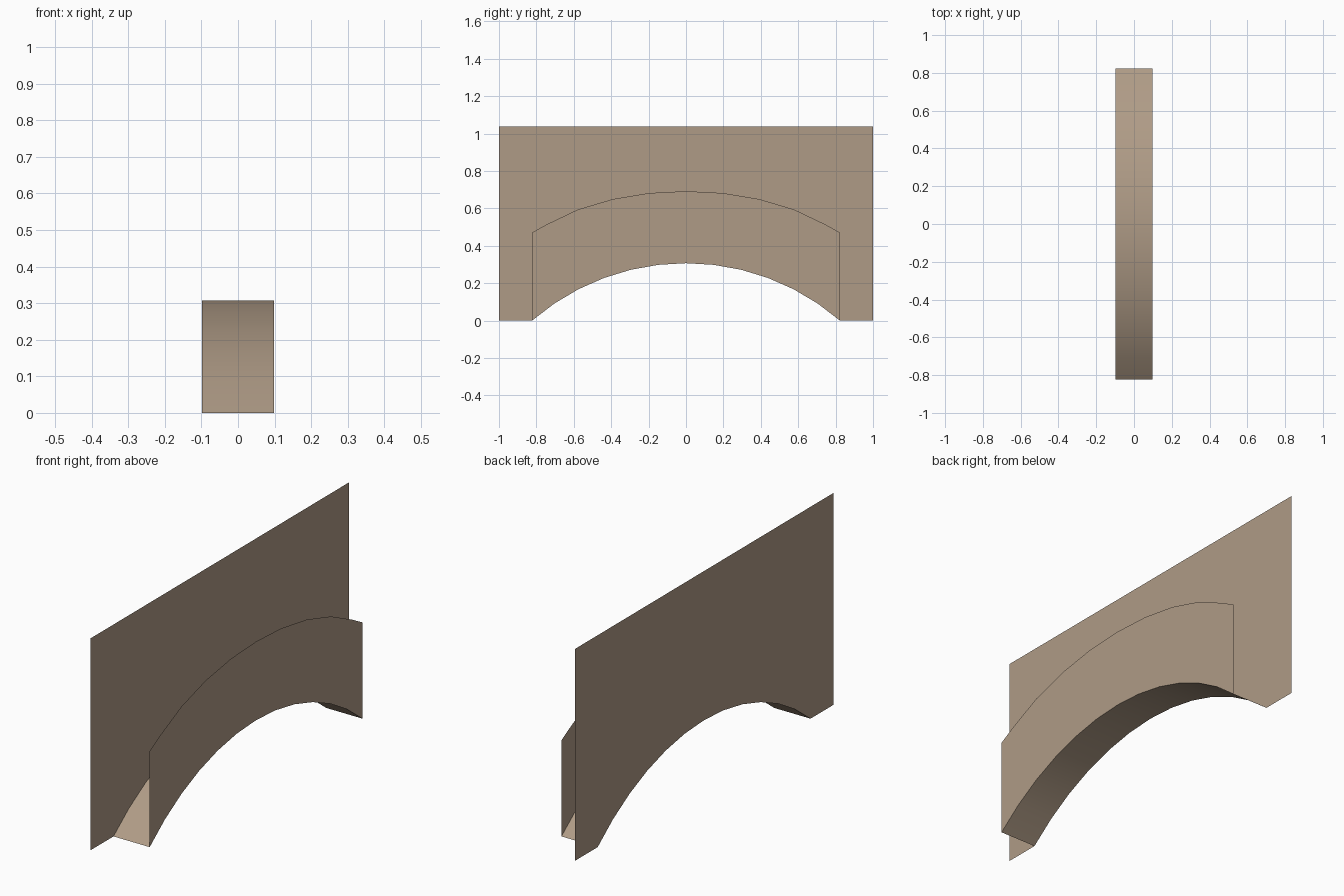
import bpy
import math

if "Cube" in bpy.data.objects:
    bpy.data.objects.remove(bpy.data.objects["Cube"])

HALF_DEPTH = 0.098     # distance of each sheet from x = 0
HALF_SPAN = 0.823      # arch half width
RISE = 0.307           # arch height
HEIGHT = 1.037
STEPS = 12

stone = bpy.data.materials.new("warm stone")
stone.diffuse_color = (0.43, 0.33, 0.24, 1)
stone.use_nodes = True
stone.node_tree.nodes["Principled BSDF"].inputs["Base Color"].default_value = stone.diffuse_color


def make(name, verts, faces):
    mesh = bpy.data.meshes.new(name)
    mesh.from_pydata(verts, [], faces)
    mesh.materials.append(stone)
    obj = bpy.data.objects.new(name, mesh)
    bpy.context.collection.objects.link(obj)
    return obj


def sheet(name, outline, x, flip=False):
    """Flat one-sided sheet from a (y, z) outline."""
    pts = outline[::-1] if flip else outline
    return make(name, [(x, y, z) for y, z in pts], [list(range(len(pts)))])


# Segmental arch curve, from -y to +y
radius = (HALF_SPAN ** 2 + RISE ** 2) / (2 * RISE)
sweep = math.asin(HALF_SPAN / radius)
arch = []
for i in range(STEPS + 1):
    a = sweep * (2 * i / STEPS - 1)
    arch.append((radius * math.sin(a), max(0, RISE - radius * (1 - math.cos(a)))))

# Rear wall sheet: rectangle with the arch opening
wall = arch + [(1, 0), (1, HEIGHT), (-1, HEIGHT), (-1, 0)]
sheet("wall", wall, -HALF_DEPTH, flip=True)

# Raised arch face: same opening, shallower curved top
half_top = [(HALF_SPAN, 0.471), (0.743, 0.515), (0.578, 0.594),
            (0.390, 0.650), (0.195, 0.682)]
top = half_top + [(0, 0.692)] + [(-y, z) for y, z in half_top[::-1]]
sheet("arch_face", arch + top, HALF_DEPTH)

# Curved underside joining the two sheets
n = len(arch)
verts = [(x, y, z) for x in (-HALF_DEPTH, HALF_DEPTH) for y, z in arch]
soffit = make("arch_underside", verts,
              [(i, i + 1, n + i + 1, n + i) for i in range(n - 1)])
for p in soffit.data.polygons:
    p.use_smooth = True
